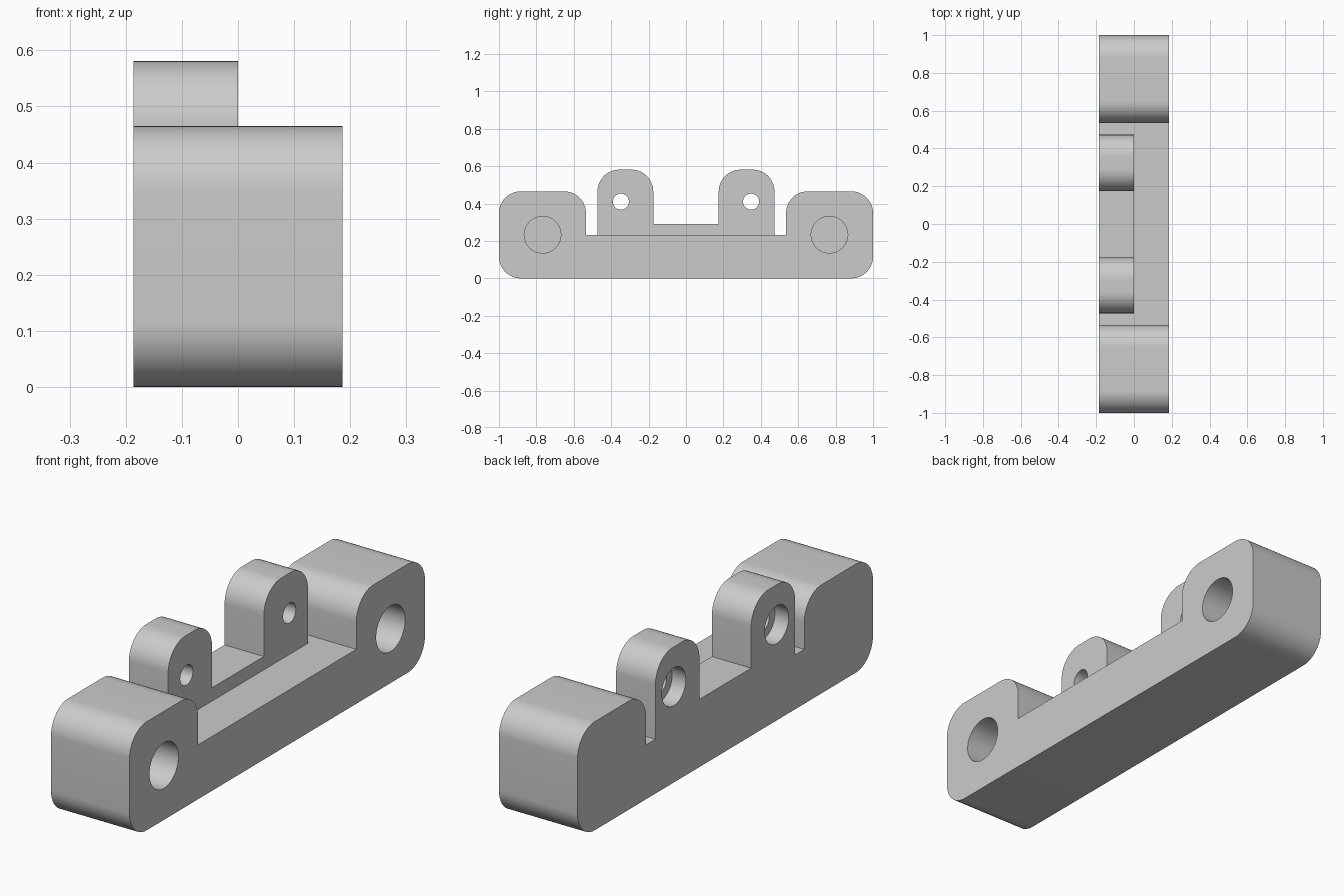
import bpy, bmesh, math
from mathutils import Vector

cube = bpy.data.objects.get("Cube")
if cube:
    bpy.data.objects.remove(cube, do_unlink=True)

grey = bpy.data.materials.new("plain grey")
grey.use_nodes = True
colour = (0.6, 0.6, 0.6, 1)
grey.diffuse_color = colour
grey.node_tree.nodes["Principled BSDF"].inputs["Base Color"].default_value = colour

HALF = 0.186   # half the body width
R = 0.116      # corner rounding


def rounded(corners, steps=14):
    """Outline in (y, z) with right-angled corners filleted by radius r."""
    out = []
    for i, (y, z, r) in enumerate(corners):
        p = Vector((y, z))
        if not r:
            out.append(p)
            continue
        a = (Vector(corners[i - 1][:2]) - p).normalized() * r
        b = (Vector(corners[(i + 1) % len(corners)][:2]) - p).normalized() * r
        for k in range(steps + 1):
            t = k / steps * math.pi / 2
            out.append(p + a * (1 - math.sin(t)) + b * (1 - math.cos(t)))
    return out


def extrude_x(name, half_outline, x0, x1):
    """Mirror the +y half outline and extrude it along x."""
    left = [(-y, z, r) for y, z, r in reversed(half_outline)]
    bm = bmesh.new()
    face = bm.faces.new([bm.verts.new((x0, *p)) for p in rounded(half_outline + left)])
    ext = bmesh.ops.extrude_face_region(bm, geom=[face])
    verts = [v for v in ext["geom"] if isinstance(v, bmesh.types.BMVert)]
    bmesh.ops.translate(bm, verts=verts, vec=(x1 - x0, 0, 0))
    bmesh.ops.recalc_face_normals(bm, faces=bm.faces)
    mesh = bpy.data.meshes.new(name)
    bm.to_mesh(mesh)
    bm.free()
    obj = bpy.data.objects.new(name, mesh)
    bpy.context.collection.objects.link(obj)
    mesh.materials.append(grey)
    return obj


def drill(obj, y, z, radius, x0, x1):
    """Cut a round hole along x."""
    bpy.ops.mesh.primitive_cylinder_add(
        vertices=48, radius=radius, depth=x1 - x0,
        location=((x0 + x1) / 2, y, z), rotation=(0, math.pi / 2, 0))
    cutter = bpy.context.object
    cutter.name = "hole_cutter"
    cutter.hide_render = True
    mod = obj.modifiers.new("hole", "BOOLEAN")
    mod.object = cutter
    mod.solver = "EXACT"
    bpy.context.view_layer.objects.active = obj
    bpy.ops.object.modifier_apply(modifier=mod.name)
    bpy.data.objects.remove(cutter, do_unlink=True)


# Base bar with a raised block at each end
body = extrude_x("base_with_end_blocks", [
    (1, 0, R), (1, 0.465, R), (0.535, 0.465, R), (0.535, 0.233, 0)], -HALF, HALF)

# Two upright lugs joined by a low ledge, on one half of the bar
lugs = extrude_x("lugs_and_ledge", [
    (0.473, 0.233, 0), (0.473, 0.581, R), (0.175, 0.581, R), (0.175, 0.29, 0)], -HALF, 0)

for side in (-1, 1):
    # Blind holes in the end blocks
    drill(body, side * 0.767, 0.233, 0.098, -0.1, 0.3)
    # Counterbored through holes in the lugs
    drill(lugs, side * 0.348, 0.41, 0.043, -0.3, 0.1)
    drill(lugs, side * 0.348, 0.41, 0.081, -0.3, -HALF + 0.065)

for obj in (body, lugs):
    bpy.ops.object.select_all(action="DESELECT")
    obj.select_set(True)
    bpy.context.view_layer.objects.active = obj
    bpy.ops.object.shade_smooth_by_angle(angle=math.radians(30))
